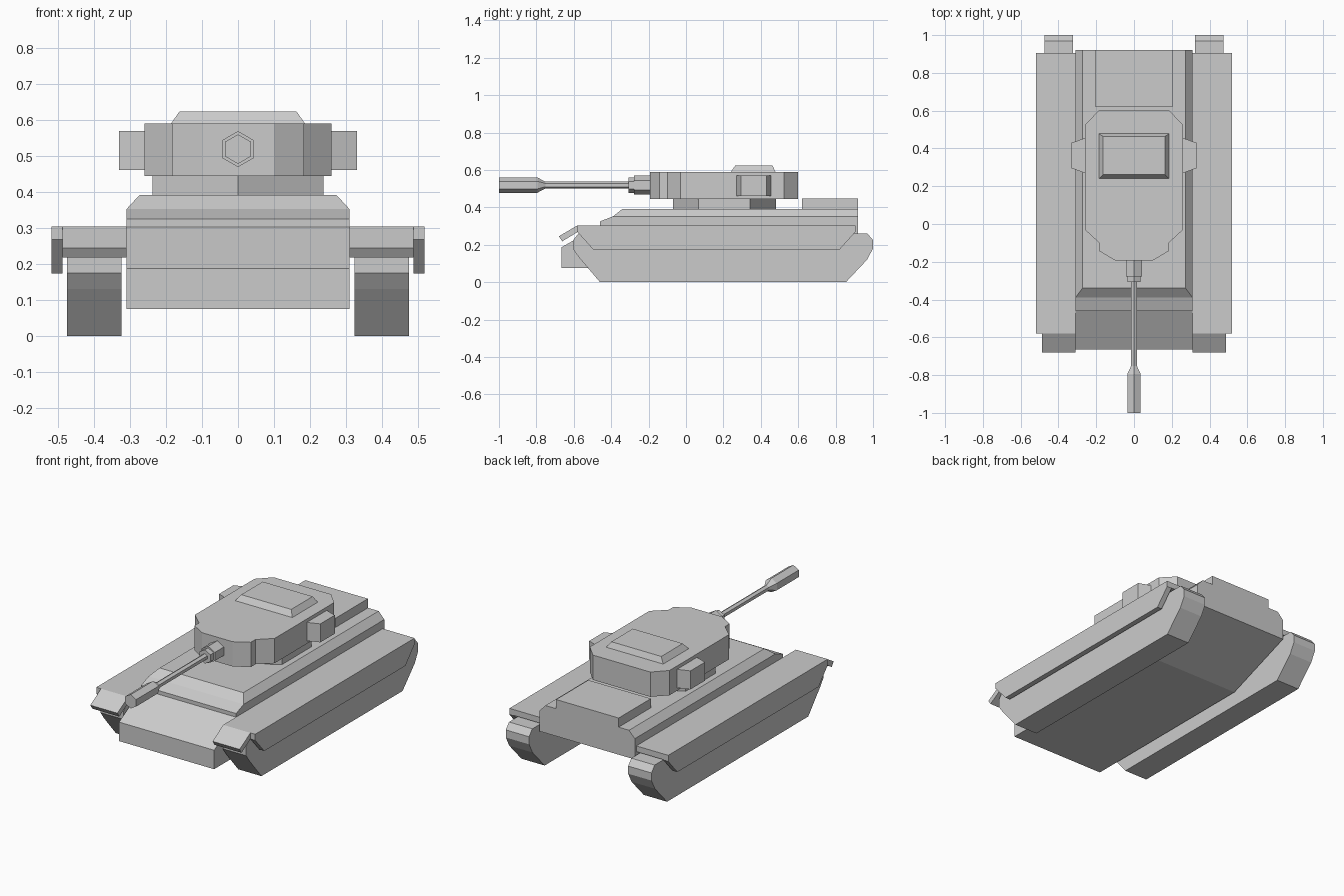
import bpy, bmesh
from math import sin, cos, pi

if "Cube" in bpy.data.objects:
    bpy.data.objects.remove(bpy.data.objects["Cube"])


def loft(name, loops, mirror=False):
    """Skin a chain of equal-length closed loops and cap both ends."""
    bm = bmesh.new()
    rings = [[bm.verts.new(p) for p in loop] for loop in loops]
    n = len(rings[0])
    for a, b in zip(rings, rings[1:]):
        for i in range(n):
            j = (i + 1) % n
            bm.faces.new((a[i], a[j], b[j], b[i]))
    bm.faces.new(rings[0])
    bm.faces.new(rings[-1])
    bmesh.ops.recalc_face_normals(bm, faces=bm.faces)
    me = bpy.data.meshes.new(name)
    bm.to_mesh(me)
    bm.free()
    ob = bpy.data.objects.new(name, me)
    bpy.context.collection.objects.link(ob)
    if mirror:
        ob.modifiers.new("Mirror", 'MIRROR').use_mirror_merge = False
    return ob


def side_prism(name, profile, x0, x1, mirror=False):
    """Extrude a (y, z) profile across x."""
    return loft(name, [[(x, y, z) for y, z in profile] for x in (x0, x1)], mirror)


def plan_prism(name, outline, z0, z1):
    """Extrude an (x, y) outline upward."""
    return loft(name, [[(x, y, z) for x, y in outline] for z in (z0, z1)])


def rect(x0, x1, y0, y1, z):
    return [(x0, y0, z), (x1, y0, z), (x1, y1, z), (x0, y1, z)]


def hex_rod(name, stations, z):
    """Six-sided rod along y from (y, radius) stations, corner upward."""
    loft(name, [[(r * sin(k * pi / 3), y, z + r * cos(k * pi / 3))
                 for k in range(6)] for y, r in stations])


# Hull: lower body with sloped nose, and bevelled upper deck
side_prism("hull", [(-.665, .075), (-.665, .187), (-.46, .303), (-.46, .325),
                    (-.39, .352), (.92, .352), (.92, .23), (.5, .075)], -.31, .31)
loft("upper_deck", [rect(-.31, .31, -.39, .92, .352),
                    rect(-.273, .273, -.34, .92, .392)])
loft("engine_cover", [rect(-.205, .203, .62, .92, .39),
                      rect(-.205, .203, .62, .92, .446)])

# Running gear on both sides
side_prism("track", [(-.46, 0), (-.57, .13), (-.603, .175), (-.603, .225), (-.575, .26),
                     (.97, .26), (1, .225), (1, .18), (.968, .12), (.855, 0)],
           .323, .475, True)
side_prism("fender", [(-.58, .27), (-.58, .304), (.905, .304), (.905, .27)],
           .31, .487, True)
side_prism("side_skirt", [(-.58, .304), (-.58, .268), (-.495, .173), (.82, .173),
                          (.905, .268), (.905, .304)], .487, .518, True)
side_prism("mud_flap", [(-.58, .304), (-.68, .245), (-.662, .218), (-.58, .268)],
           .31, .487, True)

# Turret ring, turret and roof hatch
plan_prism("turret_ring", [(.275 * sin(k * pi / 3), .205 + .275 * cos(k * pi / 3))
                           for k in range(6)], .39, .446)
half = [(.1, -.193), (.184, -.143), (.184, -.1), (.26, -.03), (.26, .525), (.187, .6)]
plan_prism("turret", half + [(-x, y) for x, y in reversed(half)], .444, .59)
loft("roof_hatch", [rect(-.186, .186, .24, .478, .59),
                    rect(-.163, .163, .263, .463, .623)])

# Tapered stowage boxes on the turret sides
box = [(.255, .268), (.33, .295), (.33, .43), (.255, .457)]
loft("turret_side_box", [[(x, y, z) for x, y in box] for z in (.461, .57)], True)

# Gun: mantlet, collar, barrel and muzzle
hex_rod("gun_mantlet", [(-.18, .05), (-.278, .05)], .519)
hex_rod("gun_collar", [(-.27, .041), (-.308, .041)], .519)
hex_rod("gun_barrel", [(-.3, .018), (-.752, .018), (-.795, .041), (-1, .041)], .519)
